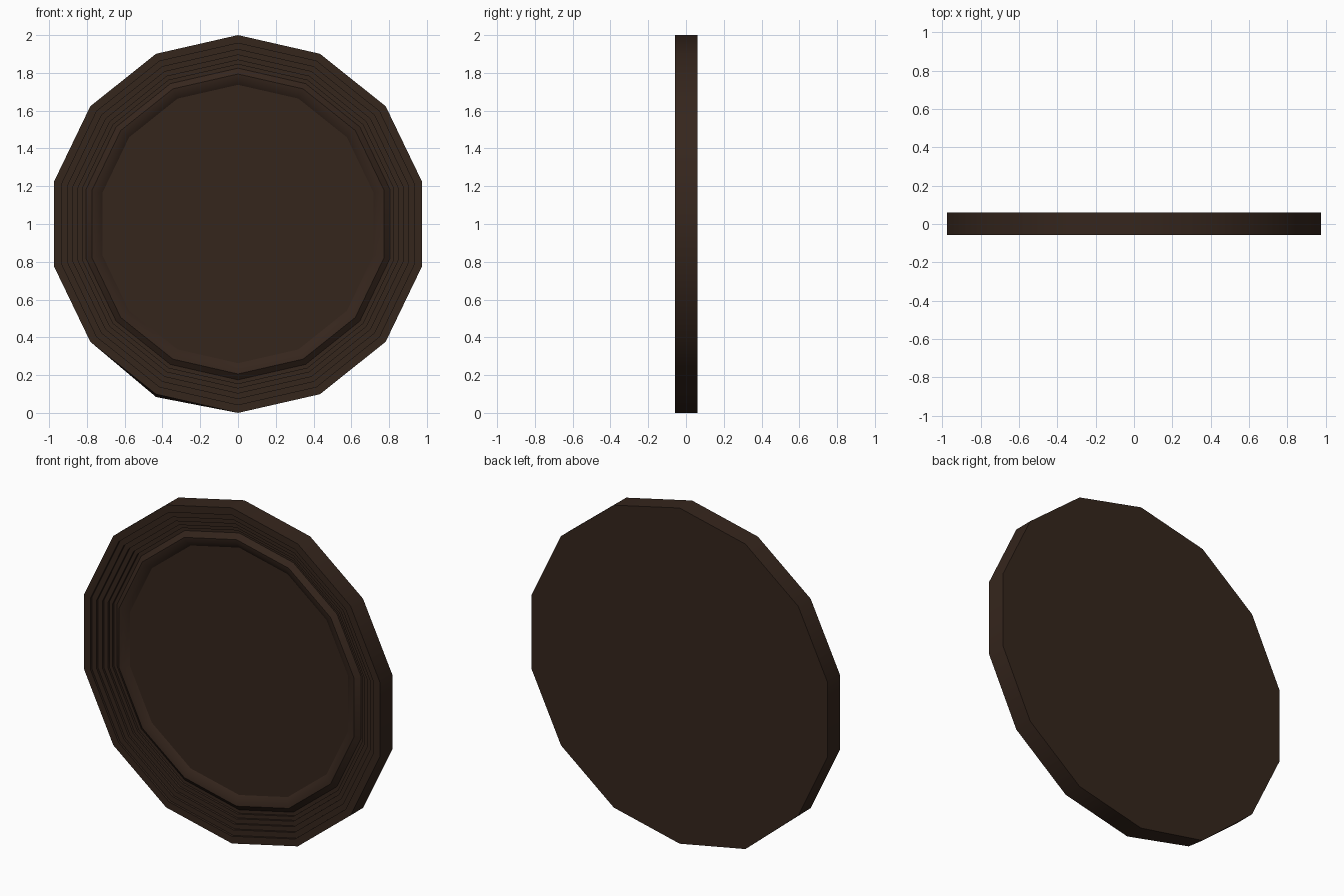
import bpy, bmesh
from math import sin, cos, pi, radians

if "Cube" in bpy.data.objects:
    bpy.data.objects.remove(bpy.data.objects["Cube"])

SIDES = 14
BACK, FRONT = 0.06, -0.057

# Profile as (radius, y): back rim, front rim, then steps going down inward
profile = [(1.0, BACK), (1.0, FRONT)]
step_radii = [0.957, 0.924, 0.895, 0.868, 0.845]
drop = 0.0134
y = FRONT
for r in step_radii:
    profile.append((r, y))
    y += drop
    profile.append((r, y))
# Raised bead around the recessed centre panel
profile += [(0.825, y), (0.794, -0.014), (0.768, -0.010), (0.737, 0.011)]

bm = bmesh.new()
rings = []
for r, y in profile:
    rings.append([bm.verts.new((r * sin(2 * pi * i / SIDES), y,
                                1 + r * cos(2 * pi * i / SIDES)))
                  for i in range(SIDES)])
# Slightly uneven lower back corner
rings[0][8].co.z -= 0.015
for a, b in zip(rings, rings[1:]):
    for i in range(SIDES):
        j = (i + 1) % SIDES
        bm.faces.new((a[i], a[j], b[j], b[i]))

# Flat back and centre panel
bm.faces.new(rings[0])
bm.faces.new(rings[-1])
bmesh.ops.recalc_face_normals(bm, faces=bm.faces)

mesh = bpy.data.meshes.new("stepped_round_plate")
bm.to_mesh(mesh)
bm.free()
plate = bpy.data.objects.new("stepped_round_plate", mesh)
bpy.context.collection.objects.link(plate)

# Smooth round the rim, sharp at the steps
bpy.context.view_layer.objects.active = plate
plate.select_set(True)
bpy.ops.object.shade_smooth_by_angle(angle=radians(30))

# Dark brown finish
mat = bpy.data.materials.new("dark_brown")
mat.diffuse_color = (0.036, 0.019, 0.012, 1)
mat.use_nodes = True
mat.node_tree.nodes["Principled BSDF"].inputs["Base Color"].default_value = mat.diffuse_color
mesh.materials.append(mat)
